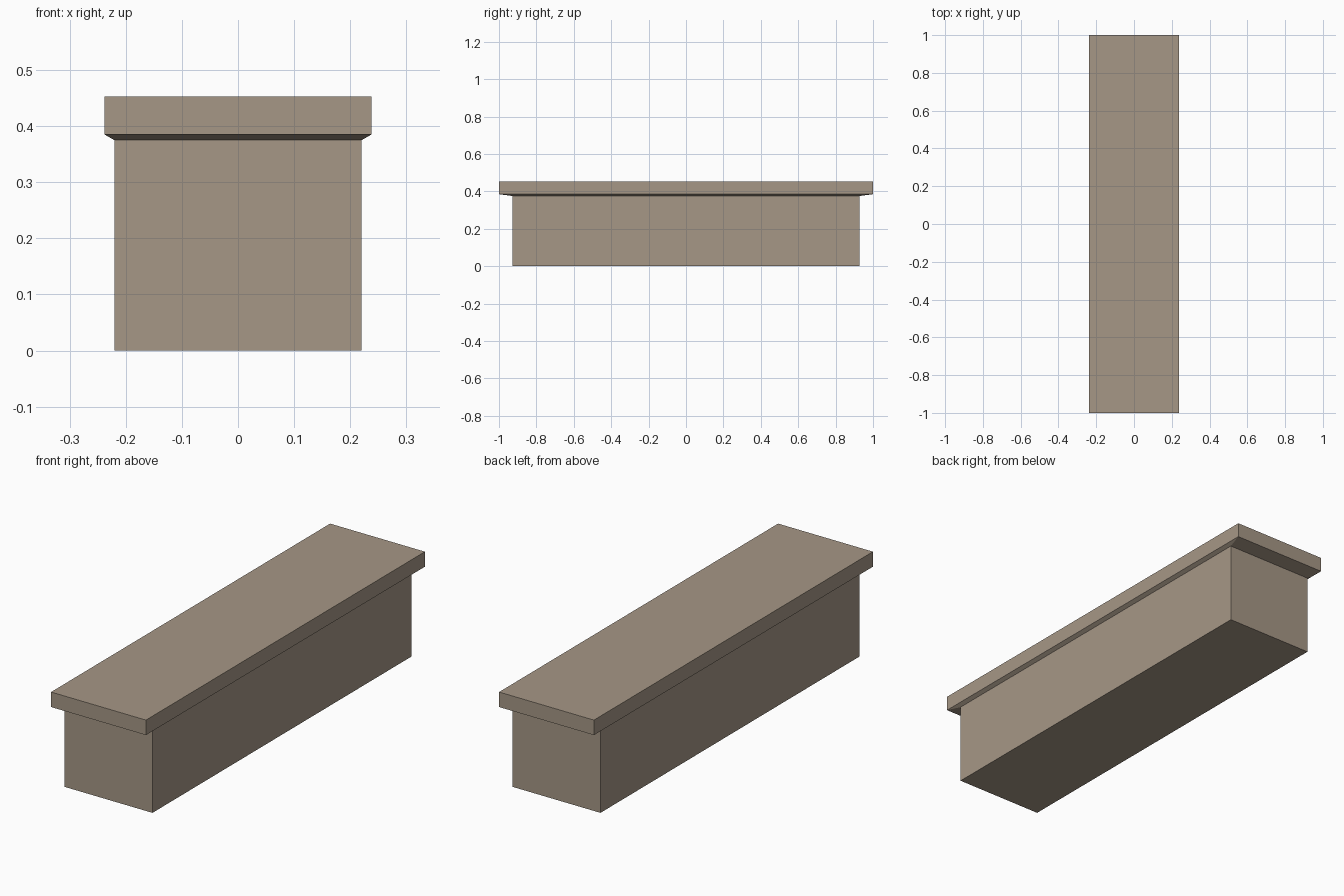
import bpy
import bmesh

if "Cube" in bpy.data.objects:
    bpy.data.objects.remove(bpy.data.objects["Cube"])

# Stacked rectangular sections: half width, half length, height
SECTIONS = [
    (0.2205, 0.928, 0.0),    # foot of the base
    (0.2205, 0.928, 0.375),  # top of the base
    (0.238, 1.0, 0.385),     # lower rim of the slab, after the sloped underside
    (0.238, 1.0, 0.453),     # top of the slab
]


def loft_sections(name, sections):
    bm = bmesh.new()
    rings = [[bm.verts.new((sx * w, sy * l, z))
              for sx, sy in ((-1, -1), (1, -1), (1, 1), (-1, 1))]
             for w, l, z in sections]
    for low, high in zip(rings, rings[1:]):
        for i in range(4):
            j = (i + 1) % 4
            bm.faces.new((low[i], low[j], high[j], high[i]))
    bm.faces.new(rings[0][::-1])
    bm.faces.new(rings[-1])
    mesh = bpy.data.meshes.new(name)
    bm.to_mesh(mesh)
    bm.free()
    obj = bpy.data.objects.new(name, mesh)
    bpy.context.collection.objects.link(obj)
    return obj


# Solid block bench with an overhanging slab
bench = loft_sections("block_bench", SECTIONS)

# Warm stone colour
stone = bpy.data.materials.new("warm_stone")
stone.diffuse_color = (0.38, 0.31, 0.24, 1.0)
stone.use_nodes = True
stone.node_tree.nodes["Principled BSDF"].inputs["Base Color"].default_value = stone.diffuse_color
bench.data.materials.append(stone)
